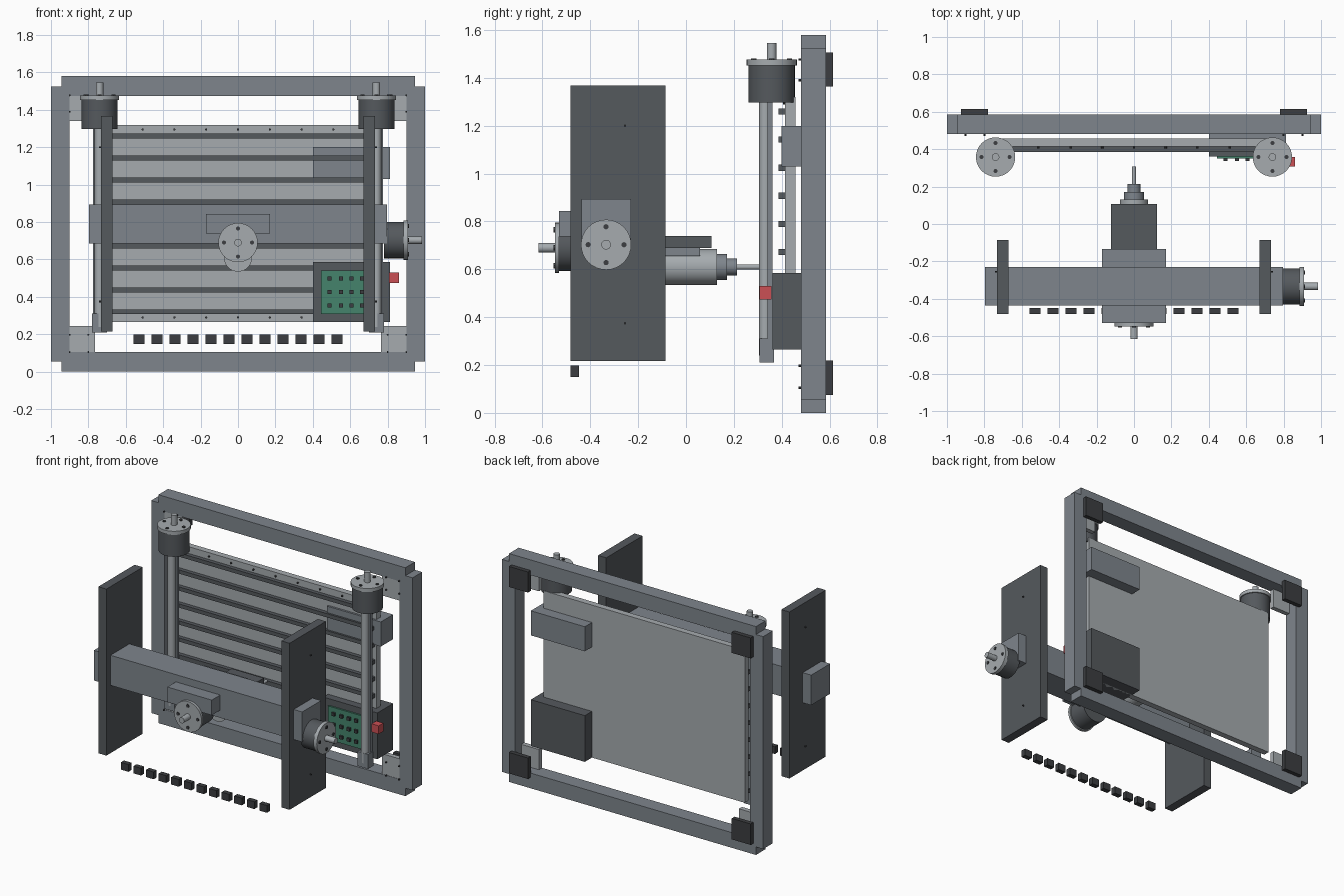
import bpy
from mathutils import Vector

if "Cube" in bpy.data.objects:
    bpy.data.objects.remove(bpy.data.objects["Cube"])


def mat(name, col):
    m = bpy.data.materials.new(name)
    m.diffuse_color = (*col, 1)
    m.use_nodes = True
    m.node_tree.nodes["Principled BSDF"].inputs["Base Color"].default_value = m.diffuse_color
    return m


GREEN = mat("board_green", (0.06, 0.23, 0.15))
RED = mat("button_red", (0.6, 0.08, 0.09))
LIGHT = mat("bright_metal", (0.38, 0.41, 0.43))
MID = mat("steel_grey", (0.21, 0.235, 0.265))
DARK = mat("dark_grey", (0.09, 0.1, 0.11))
BLACK = mat("near_black", (0.045, 0.048, 0.052))


def box(name, x, y, z, m=MID):
    """Box from (min, max) ranges."""
    bpy.ops.mesh.primitive_cube_add(size=1)
    o = bpy.context.object
    o.name = name
    o.location = [(r[0] + r[1]) / 2 for r in (x, y, z)]
    o.scale = [r[1] - r[0] for r in (x, y, z)]
    bpy.ops.object.transform_apply(location=False, rotation=False, scale=True)
    o.data.materials.append(m)
    return o


def cyl(name, a, b, r, m=LIGHT, n=32):
    """Cylinder between two points."""
    a, b = Vector(a), Vector(b)
    d = b - a
    bpy.ops.mesh.primitive_cylinder_add(vertices=n, radius=r, depth=d.length, location=(a + b) / 2)
    o = bpy.context.object
    o.name = name
    o.rotation_euler = d.to_track_quat('Z', 'Y').to_euler()
    o.data.materials.append(m)
    bpy.ops.object.shade_smooth_by_angle()
    return o


def motor(name, base, axis, body, flange, shaft):
    """Stepper: body, end flange, shaft and four flange bolts along an axis."""
    p, ax = Vector(base), Vector(axis)
    u = Vector((0, 1, 0)) if abs(ax.y) < 0.5 else Vector((1, 0, 0))
    v = ax.cross(u)
    top = p + ax * (body + flange)
    cyl(name + "_body", p, p + ax * body, 0.097, DARK)
    cyl(name + "_flange", p + ax * body, top, 0.105)
    cyl(name + "_shaft", top - ax * 0.01, top + ax * shaft, 0.02)
    for w in (u, -u, v, -v):
        q = top + w * 0.075
        cyl(name + "_bolt", q - ax * 0.005, q + ax * 0.005, 0.011, BLACK, 12)


def mirrored(s, a, b):
    return tuple(sorted((s * a, s * b)))


# Rear frame
for n, z in (("bottom", (0, 0.105)), ("top", (1.475, 1.58))):
    box("frame_" + n + "_beam", (-0.945, 0.945), (0.48, 0.585), z)
for s in (-1, 1):
    box("frame_post", mirrored(s, 0.9, 1.0), (0.48, 0.585), (0.055, 1.525))
    # Corner gussets, rear pads and frame bolts
    for gz, pz, bz in (((0.09, 0.245), (0.075, 0.22), (0.105, 0.197)),
                       ((1.34, 1.49), (1.365, 1.507), (1.39, 1.477))):
        box("corner_gusset", mirrored(s, 0.765, 0.91), (0.482, 0.515), gz, LIGHT)
        box("rear_pad", mirrored(s, 0.78, 0.925), (0.583, 0.614), pz, BLACK)
        for bx in (0.8, 0.9):
            for z in bz:
                cyl("frame_bolt", (s * bx, 0.47, z), (s * bx, 0.49, z), 0.005, BLACK, 8)

# Work panel with slats
box("work_panel", (-0.77, 0.77), (0.414, 0.457), (0.265, 1.32), LIGHT)
for i in range(9):
    z = 0.32 + 0.1175 * i
    box("panel_slat", (-0.76, 0.76), (0.386, 0.416), (z - 0.013, z + 0.013), DARK)
for i in range(-4, 5):
    for z in (0.29, 1.295):
        cyl("panel_bolt", (i * 0.17, 0.405, z), (i * 0.17, 0.42, z), 0.006, BLACK, 8)

# Power supply, controller, board, button
box("power_supply", (0.4, 0.813), (0.4, 0.535), (1.03, 1.2))
box("controller_box", (0.4, 0.813), (0.362, 0.535), (0.265, 0.585), DARK)
box("circuit_board", (0.443, 0.767), (0.35, 0.364), (0.308, 0.54), GREEN)
for x in (0.49, 0.55, 0.607, 0.663):
    for z in (0.353, 0.425, 0.498):
        box("board_chip", (x - 0.011, x + 0.011), (0.336, 0.352), (z - 0.011, z + 0.011), BLACK)
box("stop_button", (0.808, 0.862), (0.307, 0.358), (0.473, 0.53), RED)

for s in (-1, 1):
    # Vertical drives
    x = s * 0.74
    motor("lift_motor", (x, 0.358, 1.297), (0, 0, 1), 0.155, 0.025, 0.07)
    box("lift_rail", (x - 0.035, x + 0.035), (0.34, 0.362), (0.22, 1.31))
    cyl("lift_screw", (x, 0.332, 0.24), (x, 0.332, 1.31), 0.026)
    box("lift_bearing", (x - 0.04, x + 0.04), (0.307, 0.367), (0.21, 0.31))
    # Gantry side plates
    box("gantry_plate", mirrored(s, 0.67, 0.732), (-0.482, -0.085), (0.216, 1.368), DARK)
    for z in (0.375, 1.2):
        cyl("plate_bolt", (s * 0.725, -0.255, z), (s * 0.742, -0.255, z), 0.005, BLACK, 8)

# Gantry beam and its drive
box("gantry_beam", (-0.797, 0.797), (-0.437, -0.23), (0.685, 0.893))
motor("gantry_motor", (0.78, -0.334, 0.703), (1, 0, 0), 0.105, 0.025, 0.074)

# Carriage and plunge motor
box("carriage", (-0.17, 0.17), (-0.53, -0.135), (0.738, 0.843))
box("tool_slide", (-0.123, 0.123), (-0.23, 0.107), (0.69, 0.74), DARK)
box("tool_clamp", (-0.08, 0.08), (-0.2, 0.058), (0.655, 0.695))
motor("plunge_motor", (0, -0.4, 0.69), (0, -1, 0), 0.13, 0.018, 0.068)

# Spindle: stepped body narrowing to the bit
for n, a, b, r, m in (("body", -0.23, 0.13, 0.075, LIGHT), ("collar", 0.12, 0.172, 0.054, MID),
                      ("collet", 0.16, 0.213, 0.035, MID), ("bit", 0.2, 0.308, 0.011, LIGHT)):
    cyl("spindle_" + n, (0, a, 0.61), (0, b, 0.61), r, m)

# Cable chain links
for i in range(12):
    x = -0.53 + i * 1.06 / 11
    box("chain_link", (x - 0.029, x + 0.029), (-0.482, -0.448), (0.149, 0.199), BLACK)
